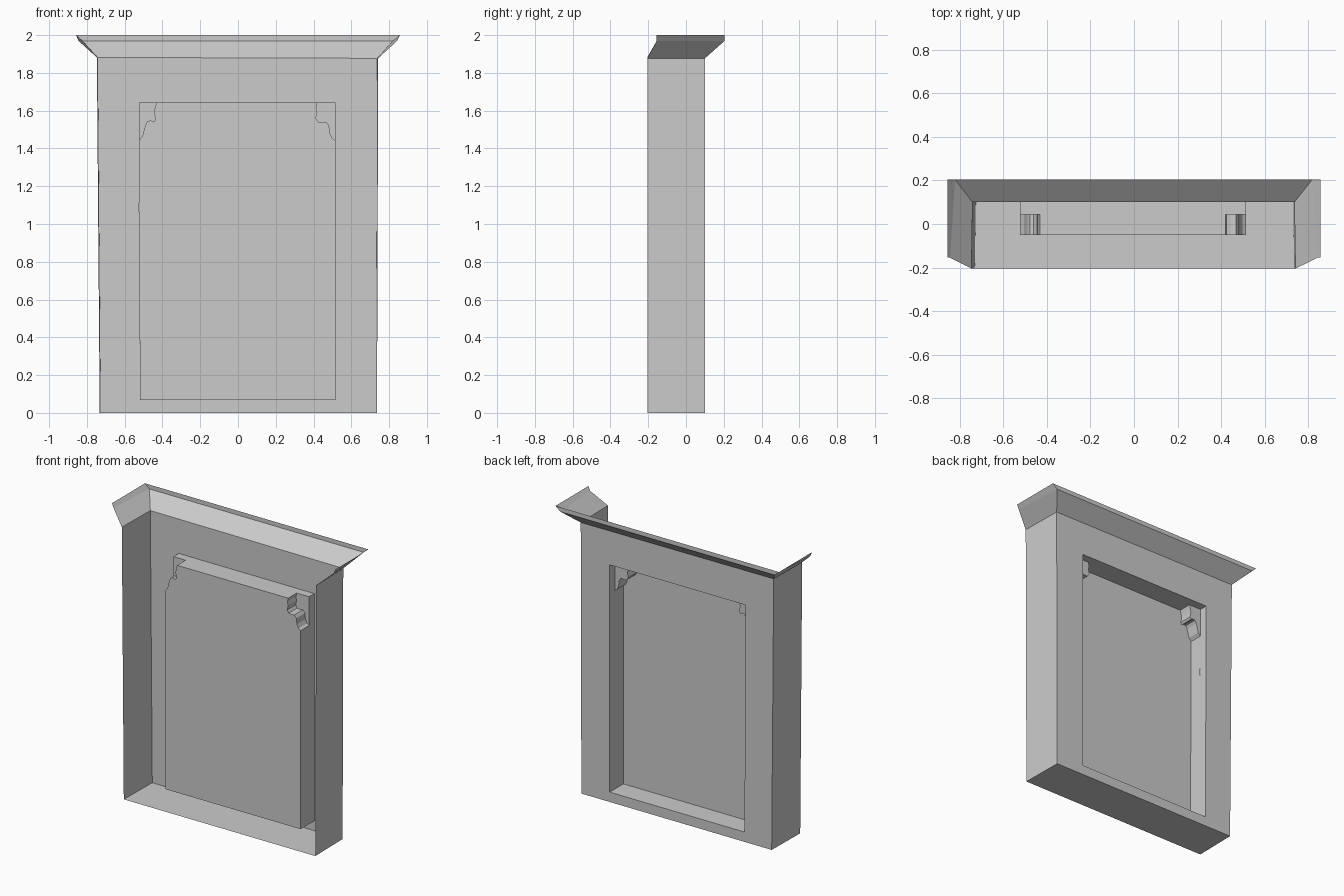
import bpy
import bmesh
from mathutils import Vector

if "Cube" in bpy.data.objects:
    bpy.data.objects.remove(bpy.data.objects["Cube"])


def make(name, faces, centre=None, outward=True):
    """Object from polygons, each turned away from (or toward) a centre point."""
    bm = bmesh.new()
    for pts in faces:
        f = bm.faces.new([bm.verts.new(p) for p in pts])
        f.normal_update()
        away = f.normal.dot(f.calc_center_median() - Vector(centre)) > 0
        if away != outward:
            f.normal_flip()
    bmesh.ops.remove_doubles(bm, verts=bm.verts, dist=1e-5)
    me = bpy.data.meshes.new(name)
    bm.to_mesh(me)
    bm.free()
    ob = bpy.data.objects.new(name, me)
    bpy.context.collection.objects.link(ob)
    return ob


def strip(a, b, closed=False):
    """Quads joining two matching point rows."""
    n = len(a)
    return [(a[i], a[(i + 1) % n], b[(i + 1) % n], b[i]) for i in range(n if closed else n - 1)]


def at_y(outline, y):
    return [(x, y, z) for x, z in outline]


FRONT, BACK, STEP, PANEL = -0.205, 0.1, 0.043, -0.05

# Plan rows: front left, back left, back right, front right
base = [(-.732, FRONT, 0), (-.727, BACK, 0), (.732, BACK, 0), (.736, FRONT, 0)]
neck = [(-.747, FRONT, 1.882), (-.742, BACK, 1.882), (.737, BACK, 1.877), (.742, FRONT, 1.877)]
flare = [(-.845, -.155, 1.97), (-.823, .205, 1.97), (.82, .205, 1.97), (.843, -.155, 1.97)]
rim = [(-.857, -.155, 2), (-.857, .205, 2), (.857, .205, 2), (.857, -.155, 2)]

# Opening corners: bottom left, bottom right, top right, top left
opening = [(-.519, .068), (.515, .068), (.515, 1.643), (-.525, 1.643)]

# Case: floor, two sides and the back wall framed around the opening
wall = [base[1], base[2], neck[2], neck[1]]
case = [base,
        (base[0], base[1], neck[1], neck[0]),
        (base[2], base[3], neck[3], neck[2])]
case += strip(wall, at_y(opening, BACK), closed=True)
make("case", case, (0, -0.05, 0.95))

# Flared cornice on the back and both sides
make("cornice", strip(neck, flare) + strip(flare, rim), (0, -0.1, 1.9))

# Scalloped bracket edges, from the side of the opening up to its top
left = [(-.524, 1.443), (-.506, 1.465), (-.490, 1.525), (-.478, 1.545), (-.462, 1.548),
        (-.446, 1.540), (-.437, 1.555), (-.444, 1.590), (-.440, 1.615), (-.432, 1.643)]
right = [(.515, 1.443), (.498, 1.455), (.487, 1.480), (.482, 1.520), (.468, 1.540),
         (.445, 1.536), (.424, 1.540), (.412, 1.560), (.420, 1.592), (.414, 1.615), (.420, 1.643)]

# Recessed panel whose outline follows both brackets
bl, br, tr, tl = opening
outline = [bl, br] + right + left[::-1]
make("panel", [at_y(outline, PANEL)], (0, 1, 1), outward=False)

# Recess walls: scalloped inner part and plain outer part
lower = at_y(outline, PANEL)
upper = at_y(outline, STEP)
n = len(outline)
inner = strip(lower, upper, closed=True)
make("recess_inner", inner, (0, 0, 1.3), outward=False)
make("recess_outer", strip(at_y(opening, STEP), at_y(opening, BACK), closed=True),
     (0, 0, 1), outward=False)

# Bracket faces filling the top corners of the recess
for name, edge, corner in (("left_bracket", left, tl), ("right_bracket", right, tr)):
    make(name, [at_y(edge + [corner], STEP)], (0, 1, 1), outward=False)
